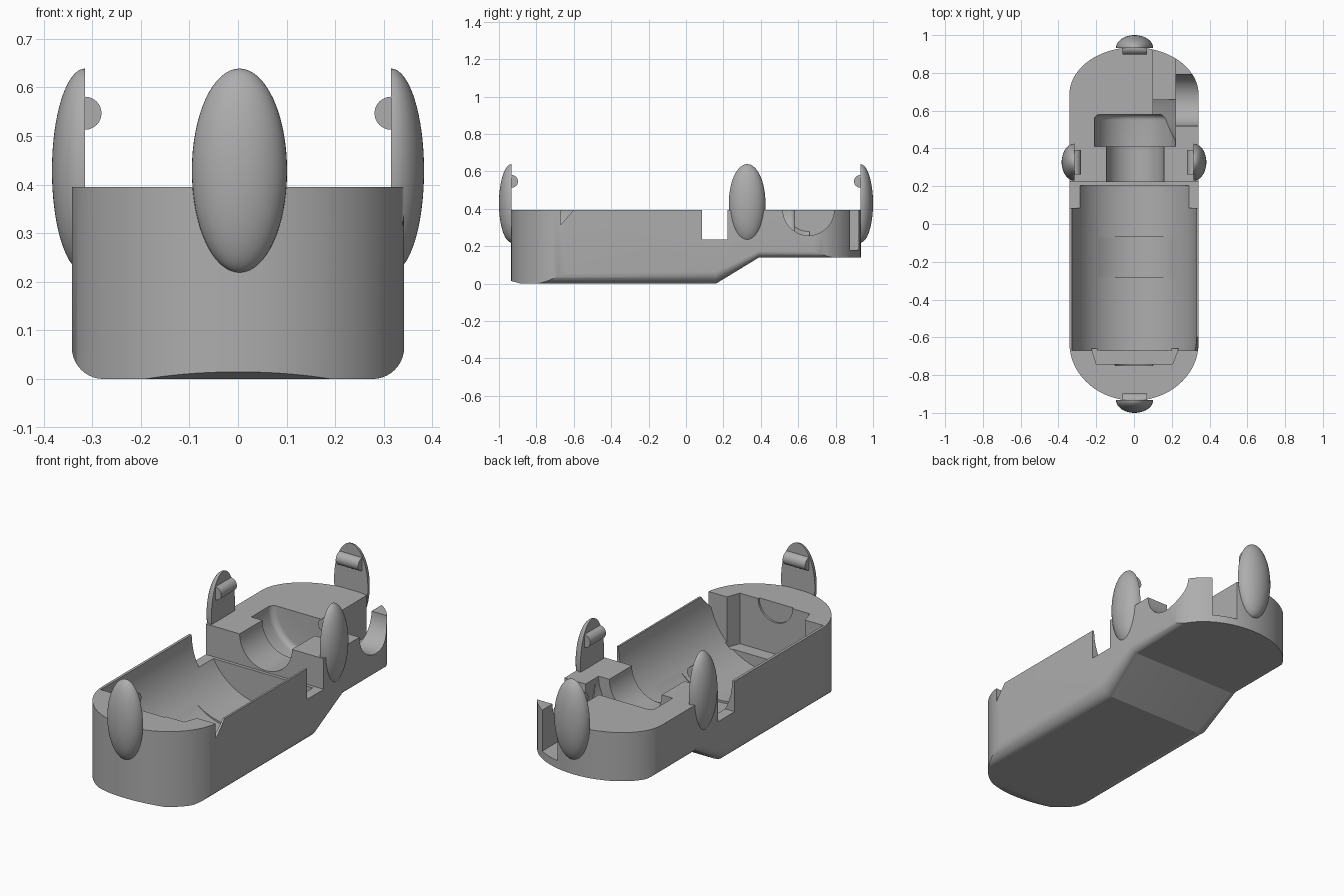
import bpy, bmesh
from math import sin, cos, pi, radians
from mathutils import Matrix, Vector

cube = bpy.data.objects.get("Cube")
if cube:
    bpy.data.objects.remove(cube, do_unlink=True)

grey = bpy.data.materials.new("plain grey")
grey.use_nodes = True
colour = (0.42, 0.42, 0.42, 1)
grey.diffuse_color = colour
grey.node_tree.nodes["Principled BSDF"].inputs["Base Color"].default_value = colour

TOP = 0.395      # rim height
HALF = 0.342     # half width of the body


def finish(name, bm):
    bmesh.ops.recalc_face_normals(bm, faces=bm.faces)
    mesh = bpy.data.meshes.new(name)
    bm.to_mesh(mesh)
    bm.free()
    mesh.materials.append(grey)
    ob = bpy.data.objects.new(name, mesh)
    bpy.context.collection.objects.link(ob)
    return ob


def loft(name, rings):
    """Closed solid through matching rings of points."""
    bm = bmesh.new()
    rows = [[bm.verts.new(p) for p in ring] for ring in rings]
    n = len(rows[0])
    for a, b in zip(rows, rows[1:]):
        for i in range(n):
            j = (i + 1) % n
            bm.faces.new((a[i], a[j], b[j], b[i]))
    bm.faces.new(rows[0])
    bm.faces.new(rows[-1])
    return finish(name, bm)


def box(name, x, y, z):
    return loft(name, [[(x[0], y[0], h), (x[1], y[0], h), (x[1], y[1], h), (x[0], y[1], h)] for h in z])


def bore(name, axis, across, stations, z=TOP, n=96):
    """Round solid along x or y; stations are (position, radius)."""
    rings = []
    for pos, r in stations:
        ring = []
        for i in range(n):
            a = 2 * pi * (i + 0.5) / n
            u, h = across + r * cos(a), z + r * sin(a)
            ring.append((u, pos, h) if axis == "y" else (pos, u, h))
        rings.append(ring)
    return loft(name, rings)


def combine(target, tool, operation):
    mod = target.modifiers.new("cut", "BOOLEAN")
    mod.operation, mod.solver, mod.object = operation, "EXACT", tool
    deps = bpy.context.evaluated_depsgraph_get()
    mesh = bpy.data.meshes.new_from_object(target.evaluated_get(deps))
    target.modifiers.clear()
    target.data = mesh
    bpy.data.objects.remove(tool, do_unlink=True)


def smooth(ob):
    bpy.ops.object.select_all(action="DESELECT")
    ob.select_set(True)
    bpy.context.view_layer.objects.active = ob
    bpy.ops.object.shade_smooth_by_angle(angle=radians(30))


def section(y, bottom, r):
    """Body cross-section with rounded lower corners."""
    pts = [(HALF, TOP), (-HALF, TOP)]
    for cx, start in ((-HALF + r, pi), (HALF - r, 1.5 * pi)):
        for i in range(11):
            a = start + pi / 2 * i / 10
            pts.append((cx + r * cos(a), bottom + r + r * sin(a)))
    return [(x, y, z) for x, z in pts]


# Body: lofted hull trimmed to a rounded plan
body = loft("body", [section(*s) for s in (
    (-0.99, 0.03, 0.065), (-0.883, 0, 0.065), (0.16, 0, 0.065), (0.39, 0.14, 0.035), (0.99, 0.14, 0.035))])
plan = []
for i in range(49):
    a = pi * i / 48
    plan.append((HALF * cos(a), 0.685 + 0.25 * sin(a)))
for i in range(49):
    a = pi + pi * i / 48
    plan.append((HALF * cos(a), -0.63 + 0.305 * sin(a)))
combine(body, loft("plan", [[(x, y, h) for x, y in plan] for h in (-0.1, 0.6)]), "INTERSECT")

# Main round cavity, with a shallow band across its floor
cutters = [
    bore("cavity", "y", 0.002, [(-0.67, 0.33), (0.205, 0.33)], n=128),
    bore("band", "y", 0.005, [(-0.28, 0.298), (-0.07, 0.298)], z=0.352),
    box("side_gaps", (-0.5, 0.5), (0.085, 0.222), (0.235, 0.6)),
]
# Front pocket with a round dent in its end wall
pocket = [(-0.225, -0.66), (-0.2, -0.74), (0.205, -0.74), (0.235, -0.66)]
cutters += [
    loft("pocket", [[(x, y, h) for x, y in pocket] for h in (0.13, 0.6)]),
    bore("dent", "y", 0, [(-0.75, 0.1), (-0.7, 0.1)]),
    loft("wall_notch", [[(x, y, z) for y, z in ((-0.67, 0.315), (-0.595, 0.4), (-0.595, 0.5), (-0.67, 0.5))]
                        for x in (0.24, 0.5)]),
]
# Neck, rounded chamber, elbow, side outlet and rear slot
end = [(0.55 + 0.03 * sin(a), 0.185 + 0.03 * cos(a)) for a in (pi / 2 * i / 6 for i in range(7))]
cutters += [
    bore("neck", "y", 0.006, [(0.15, 0.152), (0.45, 0.152)]),
    bore("chamber", "y", 0.005, [(0.41, 0.215)] + end),
    bore("elbow", "x", 0.655, [(0.1, 0.116), (0.22, 0.215)]),
    bore("outlet", "x", 0.655, [(0.2, 0.137), (0.5, 0.137)]),
    box("rear_slot", (0.1, 0.22), (0.66, 1.1), (0.18, 0.6)),
]
for tool in cutters:
    combine(body, tool, "DIFFERENCE")
smooth(body)


# Clips: half ellipsoids with a flat inner face and a small round peg
def clip(name, x, y, turn):
    place = Matrix.Translation((x, y, 0)) @ Matrix.Rotation(turn, 4, "Z")
    bm = bmesh.new()
    bmesh.ops.create_uvsphere(bm, u_segments=48, v_segments=32, radius=1)
    bmesh.ops.scale(bm, vec=(0.098, 0.068, 0.21), verts=bm.verts)
    cut = bmesh.ops.bisect_plane(bm, geom=bm.verts[:] + bm.edges[:] + bm.faces[:], dist=1e-5,
                                 plane_co=(0, 0, 0), plane_no=(0, 1, 0), clear_outer=True)
    rim = [e for e in cut["geom_cut"] if isinstance(e, bmesh.types.BMEdge)]
    bmesh.ops.holes_fill(bm, edges=rim or [e for e in bm.edges if e.is_boundary])
    bmesh.ops.translate(bm, vec=(0, 0, 0.429), verts=bm.verts)
    bm.transform(place)
    smooth(finish(name, bm))

    bm = bmesh.new()
    bmesh.ops.create_cone(bm, cap_ends=True, segments=32, radius1=0.034, radius2=0.034, depth=0.13,
                          matrix=Matrix.Translation((0, 0, 0.547)) @ Matrix.Rotation(pi / 2, 4, "Y"))
    bmesh.ops.bisect_plane(bm, geom=bm.verts[:] + bm.edges[:] + bm.faces[:], dist=1e-5,
                           plane_co=(0, -0.003, 0), plane_no=(0, -1, 0), clear_outer=True)
    bm.transform(place)
    smooth(finish(name + "_peg", bm))


clip("front_clip", 0.003, -0.932, 0)
clip("back_clip", 0.003, 0.932, pi)
clip("left_clip", 0.315, 0.327, pi / 2)
clip("right_clip", -0.315, 0.327, -pi / 2)
